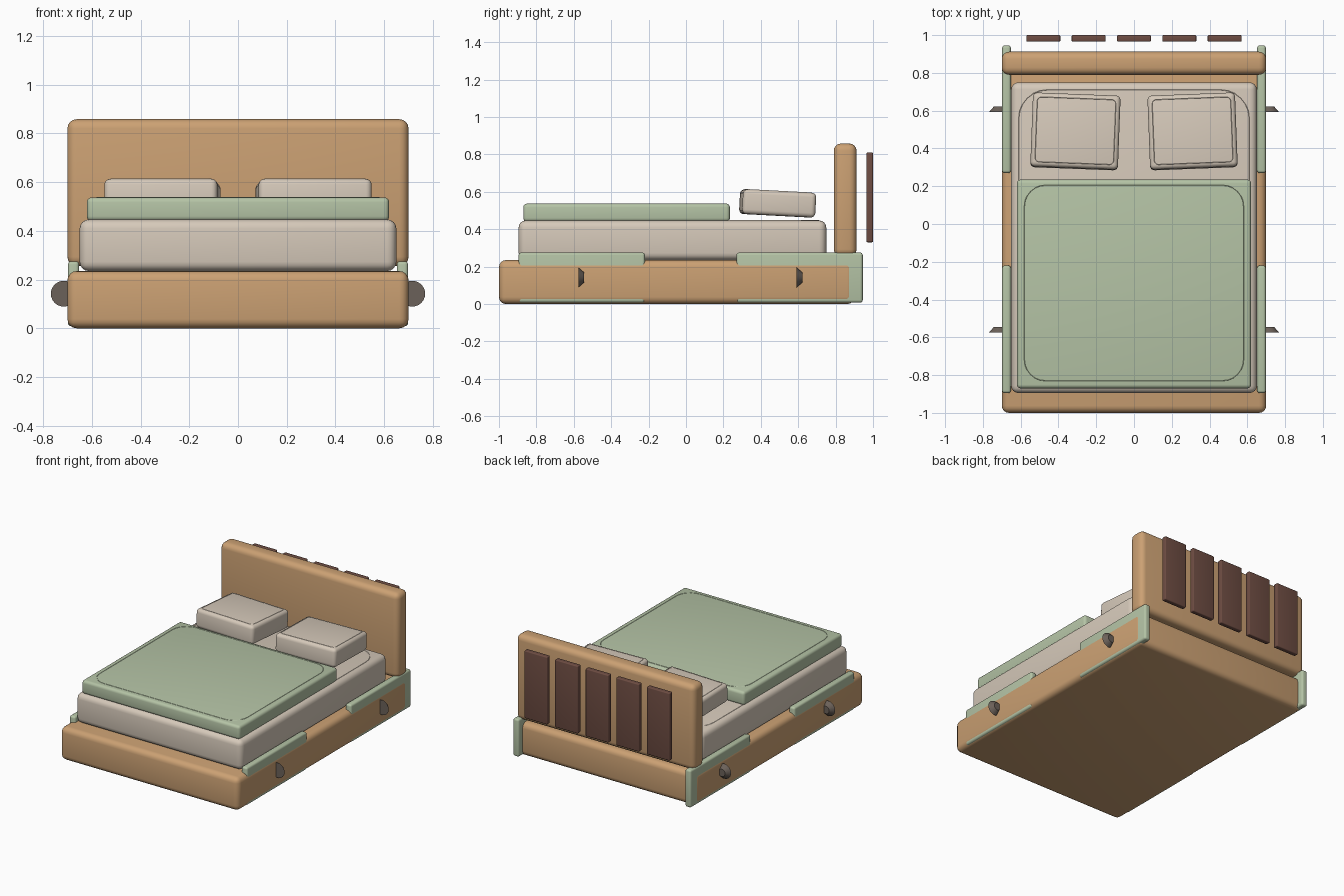
import bpy, bmesh, math
from mathutils import Vector, Matrix

if "Cube" in bpy.data.objects:
    bpy.data.objects.remove(bpy.data.objects["Cube"])


def material(name, rgb):
    m = bpy.data.materials.new(name)
    m.diffuse_color = (*rgb, 1)
    m.use_nodes = True
    m.node_tree.nodes["Principled BSDF"].inputs["Base Color"].default_value = m.diffuse_color
    return m


WOOD = material("warm_wood", (0.60, 0.355, 0.172))
GREEN = material("sage_green", (0.46, 0.55, 0.38))
CREAM = material("cream_linen", (0.67, 0.585, 0.49))
BROWN = material("dark_brown", (0.155, 0.073, 0.055))
GREY = material("handle_grey", (0.147, 0.119, 0.10))


def finish(bm, name, mat, matrix=None):
    me = bpy.data.meshes.new(name)
    bm.to_mesh(me)
    bm.free()
    ob = bpy.data.objects.new(name, me)
    bpy.context.collection.objects.link(ob)
    me.materials.append(mat)
    if matrix is not None:
        ob.matrix_world = matrix
    bpy.ops.object.select_all(action='DESELECT')
    ob.select_set(True)
    bpy.context.view_layer.objects.active = ob
    bpy.ops.object.shade_smooth_by_angle(angle=math.radians(35))
    return ob


def rounded_box(name, lo, hi, radius, mat, matrix=None):
    """Box between two corners with rounded edges."""
    lo, hi = Vector(lo), Vector(hi)
    bm = bmesh.new()
    bmesh.ops.create_cube(bm, size=1)
    bmesh.ops.scale(bm, vec=hi - lo, verts=bm.verts)
    bmesh.ops.translate(bm, vec=(lo + hi) / 2, verts=bm.verts)
    bmesh.ops.bevel(bm, geom=bm.edges[:], offset=radius, segments=4,
                    profile=0.5, affect='EDGES')
    return finish(bm, name, mat, matrix)


def seam(name, x0, x1, y0, y1, z, corner, mat, matrix=None):
    """Thin raised piping that follows a rounded rectangle."""
    pts = []
    corners = [(x1, y1, 1, 1), (x0, y1, -1, 1), (x0, y0, -1, -1), (x1, y0, 1, -1)]
    for i, (x, y, sx, sy) in enumerate(corners):
        for k in range(7):
            a = math.pi / 2 * (i + k / 6)
            pts.append((x - sx * corner + corner * math.cos(a),
                        y - sy * corner + corner * math.sin(a)))
    cx, cy = (x0 + x1) / 2, (y0 + y1) / 2
    w = 0.003
    bm = bmesh.new()
    rings = []
    for x, y in pts:
        ring = []
        for side, h in ((-1, -0.002), (0, 0.0015), (1, -0.002)):
            fx = 1 + side * w / (x1 - cx)
            fy = 1 + side * w / (y1 - cy)
            ring.append(bm.verts.new((cx + (x - cx) * fx, cy + (y - cy) * fy, z + h)))
        rings.append(ring)
    for a, b in zip(rings, rings[1:] + rings[:1]):
        for j in range(2):
            bm.faces.new((a[j], a[j + 1], b[j + 1], b[j]))
    return finish(bm, name, mat, matrix)


# Frame and headboard
rounded_box("bed_base", (-0.70, -1.0, 0.0), (0.70, 0.90, 0.235), 0.038, WOOD)
rounded_box("headboard", (-0.70, 0.79, 0.255), (0.70, 0.912, 0.858), 0.038, WOOD)

# Slats behind the headboard
for i in range(5):
    x = (i - 2) * 0.24
    rounded_box(f"back_slat_{i + 1}", (x - 0.09, 0.965, 0.33), (x + 0.09, 1.0, 0.81),
                0.007, BROWN)

# Mattress and blanket with their piping
rounded_box("mattress", (-0.65, -0.895, 0.235), (0.65, 0.75, 0.447), 0.038, CREAM)
seam("mattress_seam", -0.61, 0.61, -0.855, 0.71, 0.447, 0.15, CREAM)
rounded_box("blanket", (-0.62, -0.87, 0.44), (0.62, 0.235, 0.537), 0.02, GREEN)
seam("blanket_seam", -0.58, 0.58, -0.83, 0.205, 0.537, 0.11, GREEN)

# Pillows, slightly turned and tipped toward the headboard
for side, label in ((-1, "left"), (1, "right")):
    place = (Matrix.Translation((side * 0.31, 0.49, 0.538))
             @ Matrix.Rotation(math.radians(side * 2.2), 4, 'Z')
             @ Matrix.Rotation(math.radians(-3), 4, 'X'))
    rounded_box(f"{label}_pillow", (-0.232, -0.196, -0.066), (0.232, 0.196, 0.066),
                0.024, CREAM, place)
    seam(f"{label}_pillow_seam", -0.208, 0.208, -0.172, 0.172, 0.066, 0.02, CREAM, place)

# Side drawers and their handles
for side, label in ((-1, "left"), (1, "right")):
    for part, y0, y1, hy in (("front", -0.895, -0.22, -0.56), ("rear", 0.27, 0.945, 0.607)):
        xs = sorted((side * 0.652, side * 0.698))
        rounded_box(f"{label}_{part}_drawer", (xs[0], y0, 0.008), (xs[1], y1, 0.275),
                    0.014, GREEN)
        bm = bmesh.new()
        bmesh.ops.create_cone(bm, cap_ends=True, segments=24, radius1=0.053,
                              radius2=0.027, depth=0.03)
        finish(bm, f"{label}_{part}_handle", GREY,
               Matrix.Translation((side * 0.715, hy, 0.142))
               @ Matrix.Rotation(math.radians(-90), 4, 'X'))
